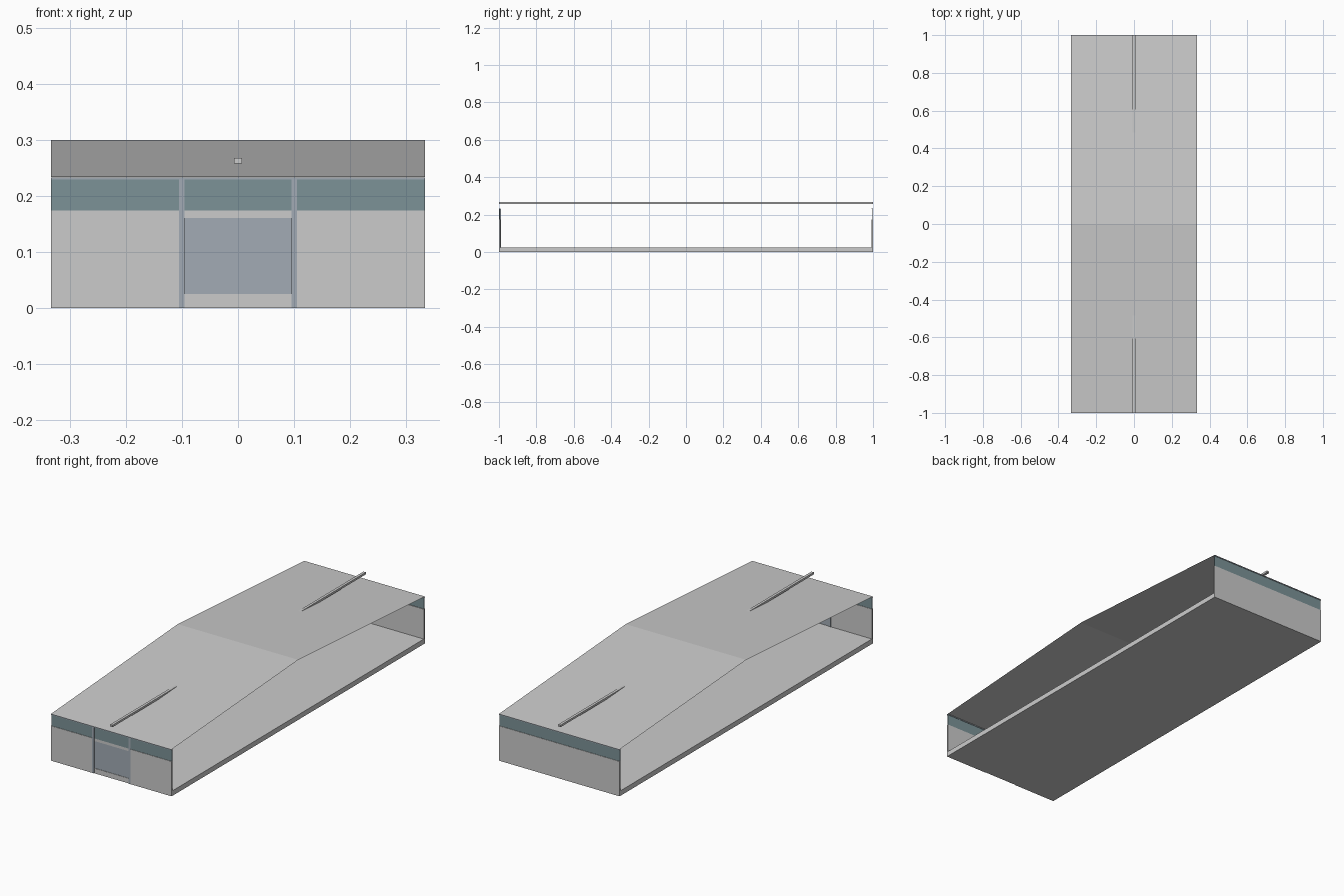
import bpy

if "Cube" in bpy.data.objects:
    bpy.data.objects.remove(bpy.data.objects["Cube"])

W, L = 0.333, 1.0             # half width, half length
EAVE, RIDGE = 0.234, 0.30
SILL, HEAD = 0.174, 0.229     # window band
DOOR_X, POST_X = 0.0955, 0.1055


def material(name, rgb):
    m = bpy.data.materials.new(name)
    m.diffuse_color = (*rgb, 1)
    m.use_nodes = True
    m.node_tree.nodes["Principled BSDF"].inputs["Base Color"].default_value = m.diffuse_color
    return m


GLASS = material("tinted_glass", (0.20, 0.29, 0.31))
STEEL = material("blue_grey_steel", (0.36, 0.41, 0.46))


def mesh(name, verts, faces, mat=None):
    me = bpy.data.meshes.new(name)
    me.from_pydata(verts, [], faces)
    ob = bpy.data.objects.new(name, me)
    bpy.context.collection.objects.link(ob)
    if mat:
        me.materials.append(mat)
    return ob


def box(name, x, y, z, mat=None):
    v = [(a, b, c) for a in x for b in sorted(y) for c in z]
    f = [(0, 1, 3, 2), (4, 6, 7, 5), (0, 4, 5, 1),
         (2, 3, 7, 6), (0, 2, 6, 4), (1, 5, 7, 3)]
    return mesh(name, v, f, mat)


# Floor slab
box("floor_slab", (-W, W), (-L + 0.004, L), (0, 0.025))

# Thin gabled roof sheet with its ridge across the middle
profile = [(-L, EAVE), (0, RIDGE), (L, EAVE)]
mesh("roof", [(x, y, z) for y, z in profile for x in (-W, W)],
     [(0, 1, 3, 2), (2, 3, 5, 4)])

# Long beam that pokes out of the roof at both ends
box("roof_beam", (-0.0067, 0.0067), (-L, L), (0.258, 0.268))

# Window bands and lintels at both ends
for end, s in (("front", -1), ("back", 1)):
    box(end + "_window_band", (-W, W), (s * (L - 0.002), s * (L - 0.006)),
        (SILL, HEAD), GLASS)
    box(end + "_lintel", (-W, W), (s * L, s * (L - 0.008)),
        (HEAD, EAVE - 0.001), STEEL)

# Back wall
box("back_wall", (-W, W), (L - 0.009, L), (0, SILL))

# Front wall panels and posts beside the door
for side, s in (("left", -1), ("right", 1)):
    box("front_wall_" + side, sorted((s * POST_X, s * W)),
        (-L, -L + 0.008), (0, SILL))
    box("door_post_" + side, sorted((s * DOOR_X, s * POST_X)),
        (-L, -L + 0.010), (0, HEAD), STEEL)

# Recessed door with the wall strips above and below it
Y = (-L + 0.002, -L + 0.008)
box("door", (-DOOR_X, DOOR_X), (-L + 0.004, -L + 0.007), (0.025, 0.161), STEEL)
box("door_header", (-DOOR_X, DOOR_X), Y, (0.161, SILL))
box("door_threshold", (-DOOR_X, DOOR_X), Y, (0, 0.025))
